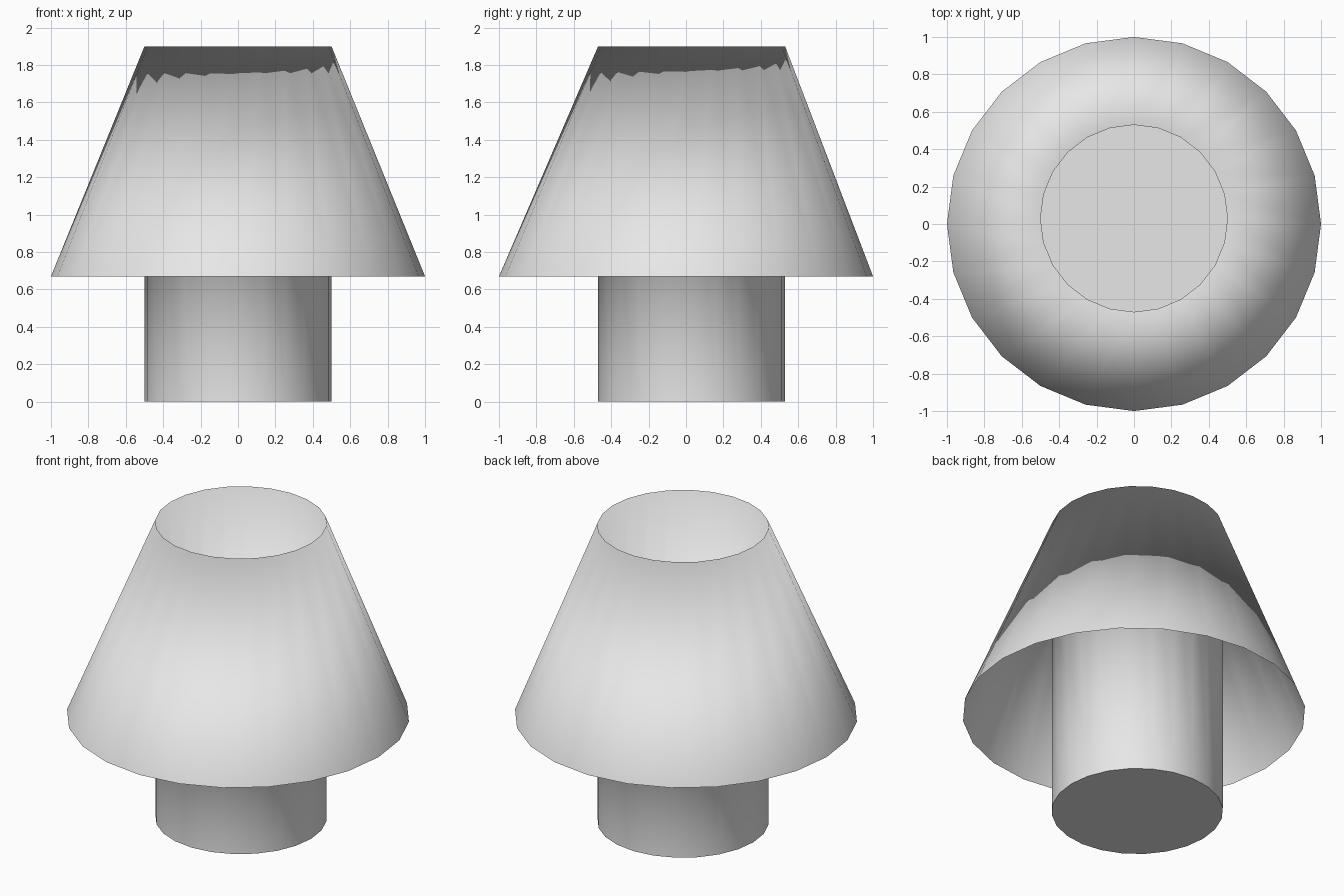
import bpy
import bmesh
from math import cos, sin, tau

SIDES = 24

if "Cube" in bpy.data.objects:
    bpy.data.objects.remove(bpy.data.objects["Cube"], do_unlink=True)

# One plain grey for the whole lamp
grey = bpy.data.materials.new("plain_grey")
grey.use_nodes = True
colour = (0.8, 0.8, 0.8, 1)
grey.diffuse_color = colour
grey.node_tree.nodes["Principled BSDF"].inputs["Base Color"].default_value = colour

bm = bmesh.new()


def ring(radius, y, z):
    """A circle of vertices, counter-clockwise from above."""
    angles = [tau * i / SIDES for i in range(SIDES)]
    return [bm.verts.new((radius * cos(a), y + radius * sin(a), z)) for a in angles]


def wall(lower, upper):
    """Smooth band of quads between two rings, facing outward when lower is below."""
    for i in range(SIDES):
        j = (i + 1) % SIDES
        bm.faces.new((lower[i], lower[j], upper[j], upper[i])).smooth = True


shade_rim = ring(1.0, 0.0, 0.67)
top_rim = ring(0.5, 0.03, 1.9)
foot = ring(0.5, 0.03, 0.0)

# Flared shade, folding over its top rim into the open tube of the stem
wall(shade_rim, top_rim)
wall(top_rim, foot)

# Flat floor of the stem, with a hard edge
floor = bm.faces.new(foot)
floor.smooth = False
for edge in floor.edges:
    edge.smooth = False

mesh = bpy.data.meshes.new("lamp_shade_and_stem")
bm.to_mesh(mesh)
bm.free()
mesh.materials.append(grey)
lamp = bpy.data.objects.new("lamp_shade_and_stem", mesh)
bpy.context.collection.objects.link(lamp)
